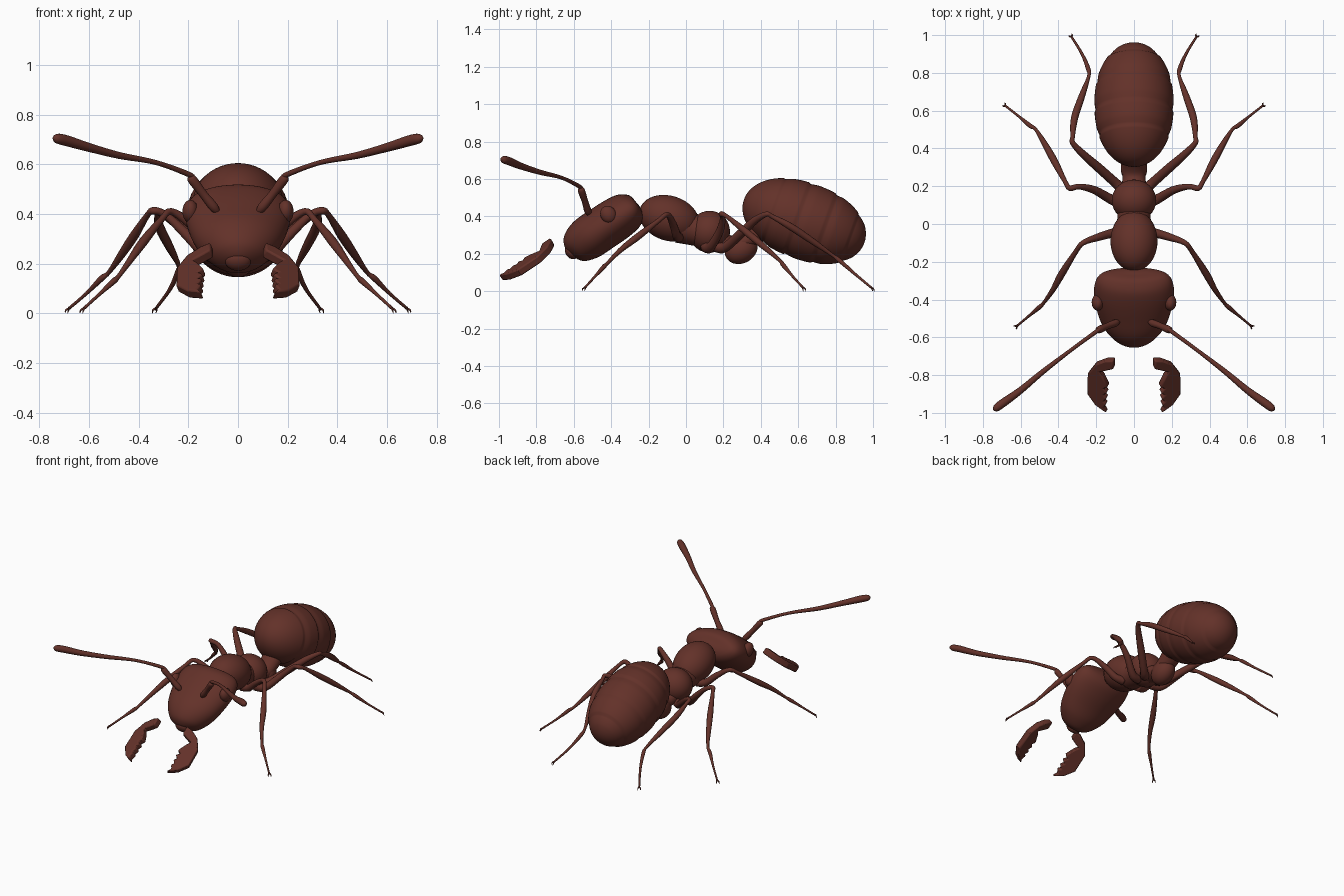
import bpy, bmesh, math
from mathutils import Vector, Matrix

if "Cube" in bpy.data.objects:
    bpy.data.objects.remove(bpy.data.objects["Cube"])

brown = bpy.data.materials.new("dark_red_brown")
brown.use_nodes = True
COLOUR = (0.125, 0.031, 0.022, 1)
brown.diffuse_color = COLOUR
brown.node_tree.nodes["Principled BSDF"].inputs["Base Color"].default_value = COLOUR


def finish(bm, name, sharp=False):
    """Turn a bmesh into a shaded, coloured object."""
    bmesh.ops.recalc_face_normals(bm, faces=bm.faces)
    mesh = bpy.data.meshes.new(name)
    bm.to_mesh(mesh)
    bm.free()
    mesh.materials.append(brown)
    ob = bpy.data.objects.new(name, mesh)
    bpy.context.collection.objects.link(ob)
    for o in bpy.context.selected_objects:
        o.select_set(False)
    ob.select_set(True)
    bpy.context.view_layer.objects.active = ob
    if sharp:
        bpy.ops.object.shade_smooth_by_angle(angle=math.radians(30))
    else:
        bpy.ops.object.shade_smooth()
    return ob


def ellipsoid(name, centre, radii, tilt=0):
    bm = bmesh.new()
    mat = (Matrix.Translation(centre) @ Matrix.Rotation(math.radians(tilt), 4, 'X')
           @ Matrix.Diagonal((*radii, 1)))
    bmesh.ops.create_uvsphere(bm, u_segments=32, v_segments=20, radius=1, matrix=mat)
    return finish(bm, name)


def spline(points, steps):
    """Catmull-Rom interpolation through points of any dimension."""
    pts = [Vector(p) for p in points]
    pts = [pts[0]] + pts + [pts[-1]]
    out = []
    for a, b, c, d in zip(pts, pts[1:], pts[2:], pts[3:]):
        for i in range(steps):
            t = i / steps
            out.append(b + (c - a) * (t / 2) + (a * 2 - b * 5 + c * 4 - d) * (t * t / 2)
                       + (b * 3 - a - c * 3 + d) * (t ** 3 / 2))
    return out + [pts[-1]]


def add_loft(bm, stations, steps=6, sides=24):
    """Sweep an ellipse; a station is centre x, y, z, half width, half height."""
    st = spline(stations, steps)
    centres = [Vector(s[:3]) for s in st]
    rings = []
    for i, s in enumerate(st):
        t = (centres[min(i + 1, len(st) - 1)] - centres[max(i - 1, 0)]).normalized()
        across = t.cross(Vector((0, 0, 1))).normalized()
        up = across.cross(t)
        w, h = max(s[3], 0.0005), max(s[4], 0.0005)
        rings.append([bm.verts.new(centres[i] + across * (w * math.cos(a)) + up * (h * math.sin(a)))
                      for a in (2 * math.pi * k / sides for k in range(sides))])
    for r, q in zip(rings, rings[1:]):
        for k in range(sides):
            n = (k + 1) % sides
            bm.faces.new((r[k], r[n], q[n], q[k]))
    bm.faces.new(rings[0])
    bm.faces.new(rings[-1])


def loft(name, stations, steps=6, sides=24):
    bm = bmesh.new()
    add_loft(bm, stations, steps, sides)
    return finish(bm, name)


def limb(points, side):
    """Round limb stations from x, y, z, radius points."""
    return [(x * side, y, z, r, r) for x, y, z, r in points]


# Head, heart shaped from above, with a small bulge above the mouth
loft("head", [(0, y, z, w, h) for y, z, w, h in [
    (-.627, .203, 0, 0), (-.617, .213, .06, .055), (-.59, .235, .115, .092),
    (-.53, .28, .167, .116), (-.45, .335, .198, .118), (-.37, .388, .212, .116),
    (-.31, .428, .205, .105), (-.275, .452, .18, .078), (-.26, .462, .13, .045),
    (-.256, .465, 0, 0)]], sides=40)
ellipsoid("mouth_bulge", (0, -.612, .21), (.052, .032, .042), 35)

# Thorax and waist
ellipsoid("front_thorax", (0, -.09, .39), (.125, .165, .12), -18)
ellipsoid("rear_thorax", (0, .125, .318), (.118, .11, .112), -15)
loft("thorax_link", [(0, -.05, .34, .1, .08), (0, .04, .33, .088, .085), (0, .12, .31, .1, .08)])
ellipsoid("waist_node", (0, .295, .225), (.07, .092, .075), 30)
loft("waist_link", [(0, .17, .27, .07, .06), (0, .25, .25, .06, .045),
                    (0, .32, .27, .062, .05), (0, .4, .33, .07, .06)])

# Abdomen with overlapping plates
tilt = math.radians(-20)
plates = []
RINGS, HALF = 90, .342
for i in range(RINGS + 1):
    s = -HALF * math.cos(math.pi * i / RINGS)
    r = max(0, 1 - abs(s / HALF) ** 2.25) ** .5
    for groove in (-.18, -.04, .11, .26):
        if 0 < s - groove < .05:
            r -= .035 * (1 - (s - groove) / .05)
    plates.append((0, .632 + s * math.cos(tilt), .375 + s * math.sin(tilt), .21 * r, .205 * r))
loft("abdomen", plates, steps=1, sides=48)

LEGS = {
    "front_leg": [(.06, -.04, .29, .03), (.12, -.05, .3, .024), (.19, -.07, .36, .02),
                  (.27, -.1, .41, .014), (.31, -.15, .375, .013), (.38, -.26, .29, .019),
                  (.43, -.35, .22, .014), (.48, -.42, .15, .009), (.5, -.44, .13, .012),
                  (.56, -.49, .075, .007), (.62, -.54, .02, .006)],
    "middle_leg": [(.06, .11, .24, .035), (.12, .13, .235, .026), (.21, .18, .32, .021),
                   (.29, .198, .395, .015), (.34, .19, .413, .015), (.365, .225, .395, .012),
                   (.42, .33, .31, .019), (.47, .42, .235, .016), (.52, .5, .165, .009),
                   (.55, .52, .14, .012), (.61, .57, .08, .007), (.68, .625, .02, .006)],
    "rear_leg": [(.05, .17, .24, .035), (.09, .21, .235, .026), (.19, .3, .315, .024),
                 (.27, .37, .38, .02), (.325, .43, .412, .014), (.325, .46, .4, .012),
                 (.315, .56, .345, .019), (.275, .68, .265, .017), (.24, .78, .195, .009),
                 (.242, .82, .165, .012), (.275, .9, .095, .008), (.33, .99, .02, .006)],
}
SCAPE = [(.08, -.515, .405, .01), (.1, -.525, .43, .019), (.14, -.54, .48, .017),
         (.185, -.56, .54, .019), (.193, -.565, .553, .006)]
FLAGELLUM = [(.175, -.555, .54, .008), (.2, -.57, .56, .011), (.33, -.665, .607, .01),
             (.48, -.78, .636, .014), (.6, -.88, .668, .018), (.69, -.945, .695, .022),
             (.73, -.975, .704, .019), (.745, -.985, .706, .004)]
# Mandible outline from above, toothed on the inner edge
OUTER = [(.105, -.715), (.145, -.715), (.2, -.735), (.24, -.785), (.243, -.89), (.2, -.95), (.142, -.992)]
INNER = [(.16, -.8), (.178, -.775), (.15, -.77), (.105, -.76)]
TEETH = [p for k in range(4) for p in ((.158, -.965 + .034 * k), (.143 - .003 * k, -.945 + .03 * k))]

for side, tag in ((1, "left"), (-1, "right")):
    # Legs ending in a pair of claws
    for leg, points in LEGS.items():
        bm = bmesh.new()
        add_loft(bm, limb(points, side), steps=4, sides=12)
        foot, before = Vector(points[-1][:3]), Vector(points[-2][:3])
        ahead = (foot - before).normalized() * .02
        sideways = ahead.cross(Vector((0, 0, 1)))
        for spread in (-.7, .7):
            mid = foot + ahead * .6 + sideways.normalized() * (spread * .012)
            tip = mid + ahead * .3
            add_loft(bm, limb([(*foot, .005), (mid.x, mid.y, .013, .004), (tip.x, tip.y, 0, .001)],
                              side), steps=3, sides=6)
        finish(bm, f"{tag}_{leg}")

    # Antenna: stalk and clubbed whip
    loft(f"{tag}_antenna_stalk", limb(SCAPE, side), sides=16)
    loft(f"{tag}_antenna_whip", limb(FLAGELLUM, side), sides=16)

    # Eye
    ellipsoid(f"{tag}_eye", (side * .192, -.415, .41), (.032, .042, .048), 30)

    # Mandible: sloping plate
    bm = bmesh.new()
    slope = Vector((.4, -.66, 1)).normalized() * .021
    verts = []
    for x, y in OUTER + TEETH + INNER:
        verts.append(bm.verts.new((x, y, .262 - .4 * (x - .1) + .66 * (y + .73))))
    face = bm.faces.new(verts)
    grown = bmesh.ops.extrude_face_region(bm, geom=[face])["geom"]
    for v in grown:
        if isinstance(v, bmesh.types.BMVert):
            v.co += slope
    for v in verts:
        v.co -= slope
    for v in bm.verts:
        v.co.x *= side
    mandible = finish(bm, f"{tag}_mandible", sharp=True)
    bevel = mandible.modifiers.new("soft_edges", 'BEVEL')
    bevel.width = .008
    bevel.segments = 2
    bevel.limit_method = 'ANGLE'
    bevel.angle_limit = math.radians(60)
